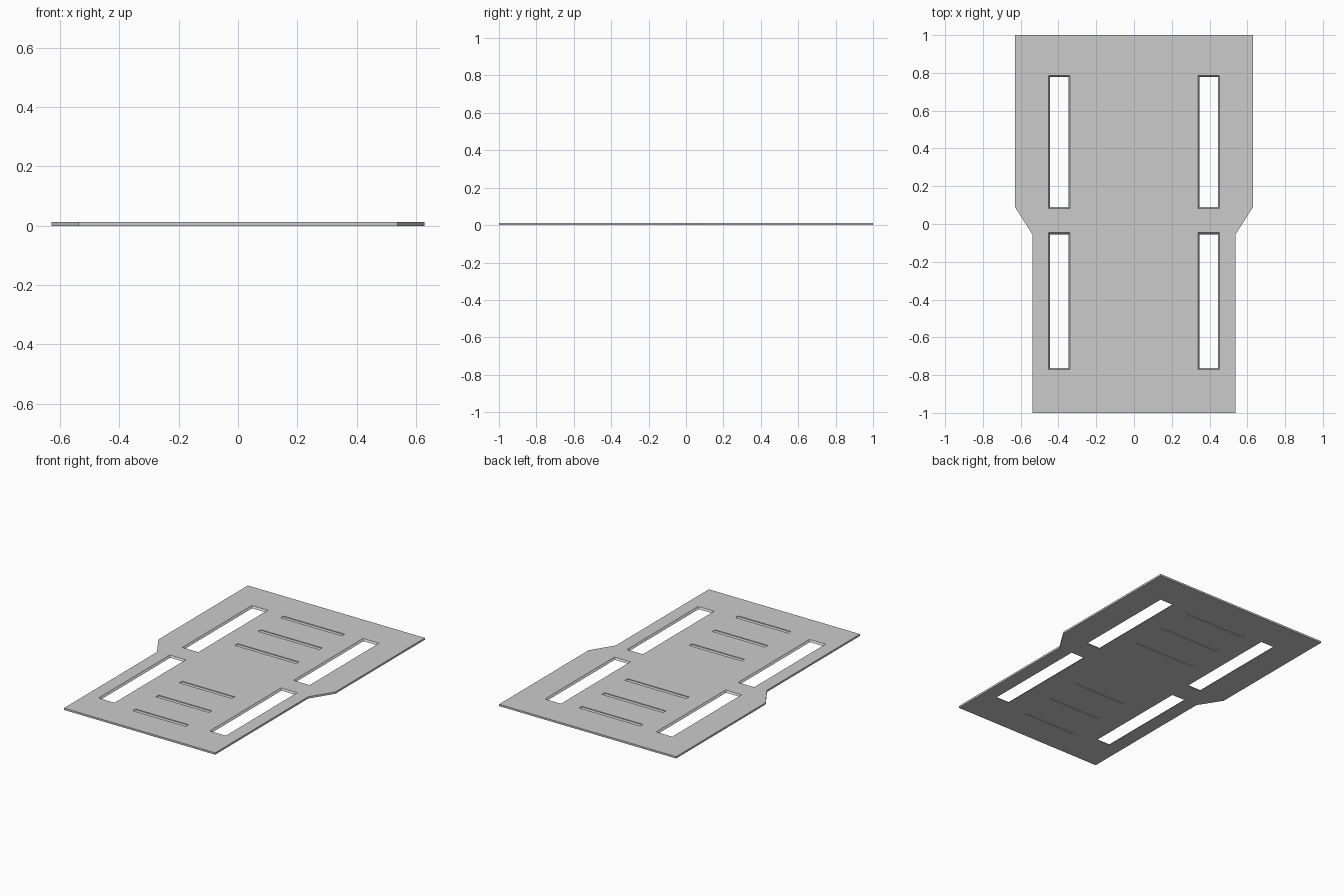
import bpy, bmesh

if "Cube" in bpy.data.objects:
    bpy.data.objects.remove(bpy.data.objects["Cube"])

H = 0.012  # plate thickness


def prism(bm, bottom, top, z0, z1):
    """Closed solid between two matching outlines."""
    lo = [bm.verts.new((x, y, z0)) for x, y in bottom]
    hi = [bm.verts.new((x, y, z1)) for x, y in top]
    n = len(lo)
    bm.faces.new(lo[::-1])
    bm.faces.new(hi)
    for i in range(n):
        j = (i + 1) % n
        bm.faces.new((lo[i], lo[j], hi[j], hi[i]))


def rect(cx, cy, hx, hy):
    return [(cx - hx, cy - hy), (cx + hx, cy - hy),
            (cx + hx, cy + hy), (cx - hx, cy + hy)]


def finish(bm, name):
    bmesh.ops.recalc_face_normals(bm, faces=bm.faces)
    mesh = bpy.data.meshes.new(name)
    bm.to_mesh(mesh)
    bm.free()
    obj = bpy.data.objects.new(name, mesh)
    bpy.context.collection.objects.link(obj)
    return obj


# Plate: wide rear half tapering to a narrower front half
right = [(0.538, -1), (0.538, -0.055), (0.63, 0.09), (0.63, 1)]
outline = right + [(-x, y) for x, y in reversed(right)]
bm = bmesh.new()
prism(bm, outline, outline, 0, H)
plate = finish(bm, "plate")

bm = bmesh.new()
# Four long through slots with sloping rims
inset = 0.009
for cx in (-0.396, 0.396):
    for y0, y1 in ((0.081, 0.787), (-0.771, -0.046)):
        cy, hx, hy = (y0 + y1) / 2, 0.057, (y1 - y0) / 2
        prism(bm, rect(cx, cy, hx - 2 * inset, hy - 2 * inset),
              rect(cx, cy, hx + inset, hy + inset), -H, 2 * H)

# Six cross grooves, shallow on both faces
for hx, rows in ((0.218, (0.76, 0.53, 0.295)), (0.188, (-0.315, -0.55, -0.785))):
    for cy in rows:
        r = rect(0, cy, hx, 0.014)
        prism(bm, r, r, H - 0.004, 2 * H)
        prism(bm, r, r, -H, 0.004)
cutter = finish(bm, "slot_cutter")
cutter.hide_render = True
cutter.hide_viewport = True

cut = plate.modifiers.new("slots", "BOOLEAN")
cut.operation = "DIFFERENCE"
cut.solver = "EXACT"
cut.object = cutter
